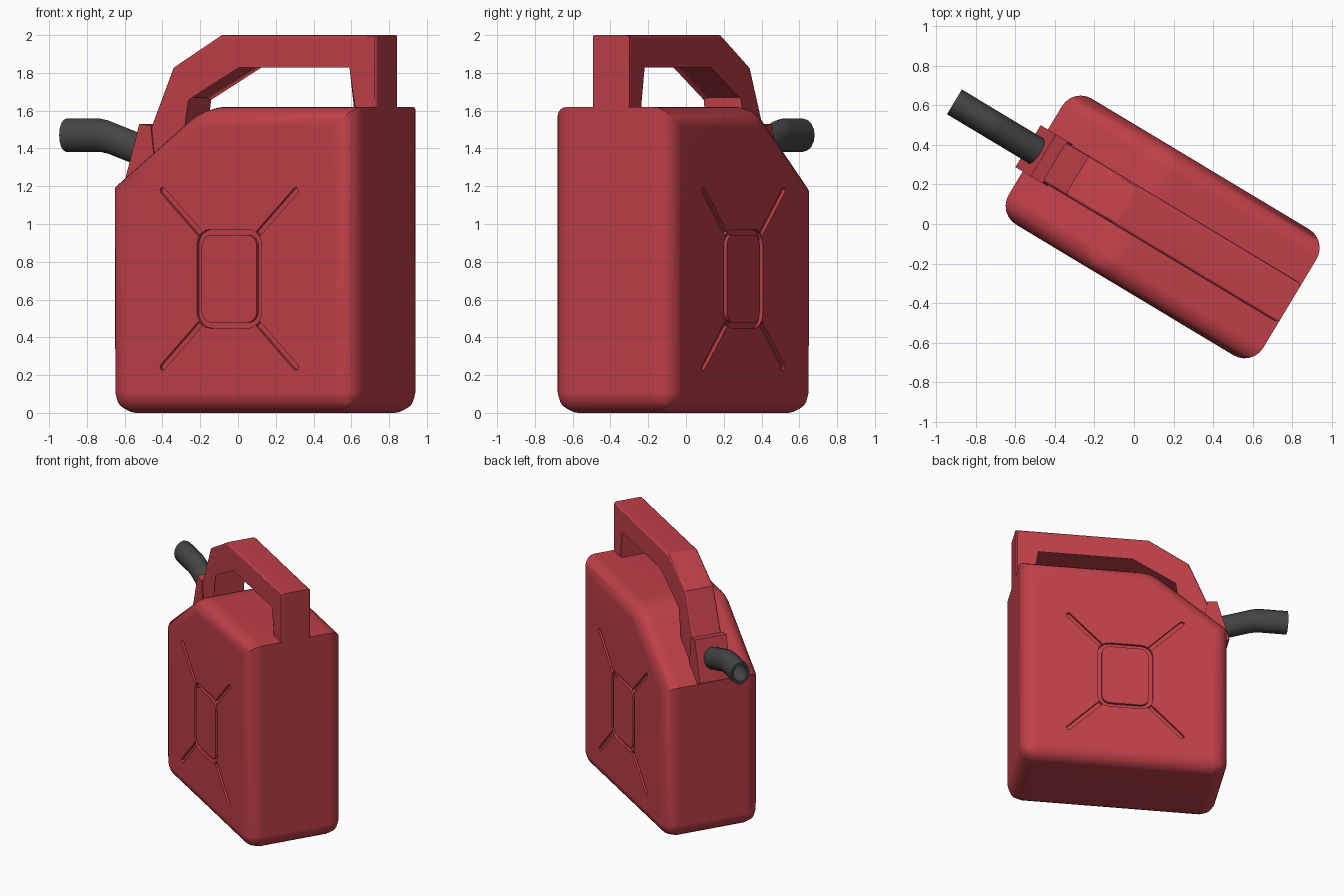
import bpy, bmesh, math
from mathutils import Matrix, Vector

if "Cube" in bpy.data.objects:
    bpy.data.objects.remove(bpy.data.objects["Cube"])

# The whole can is built along x, then turned 31 degrees about z
PLACE = Matrix.Translation((0.145, -0.015, 0)) @ Matrix.Rotation(math.radians(-31), 4, 'Z')


def material(name, color):
    m = bpy.data.materials.new(name)
    m.diffuse_color = color
    m.use_nodes = True
    m.node_tree.nodes["Principled BSDF"].inputs["Base Color"].default_value = m.diffuse_color
    return m


RED = material("red_plastic", (0.52, 0.05, 0.065, 1))
DARK = material("dark_rubber", (0.06, 0.06, 0.06, 1))


def prism(bm, profile, y0, y1):
    """Extrude a closed x-z profile from y0 to y1."""
    lo = [bm.verts.new((x, y0, z)) for x, z in profile]
    hi = [bm.verts.new((x, y1, z)) for x, z in profile]
    n = len(profile)
    bm.faces.new(lo)
    bm.faces.new(hi[::-1])
    for i in range(n):
        j = (i + 1) % n
        bm.faces.new((lo[i], hi[i], hi[j], lo[j]))


def bevel(bm, test, offset, segments):
    edges = [e for e in bm.edges if test(e.verts[0].co, e.verts[1].co)]
    bmesh.ops.bevel(bm, geom=edges, offset=offset, segments=segments,
                    profile=0.5, affect='EDGES', clamp_overlap=True)


def finish(name, bm, mat=None):
    bmesh.ops.recalc_face_normals(bm, faces=bm.faces)
    me = bpy.data.meshes.new(name)
    bm.to_mesh(me)
    bm.free()
    ob = bpy.data.objects.new(name, me)
    bpy.context.collection.objects.link(ob)
    ob.matrix_world = PLACE
    if mat:
        me.materials.append(mat)
    return ob


def smooth(ob, angle=32):
    bpy.ops.object.select_all(action='DESELECT')
    ob.select_set(True)
    bpy.context.view_layer.objects.active = ob
    bpy.ops.object.shade_smooth_by_angle(angle=math.radians(angle))
    ob.modifiers.new("weighted", 'WEIGHTED_NORMAL').keep_sharp = True


def on_cap(a, b):
    return abs(a.y - b.y) < 1e-5


# Body: sloped-shoulder tank; rear top edge and shoulder foot stay sharp
HALF = 0.372
bm = bmesh.new()
prism(bm, [(-0.752, 0), (0.752, 0), (0.752, 1.62), (-0.2, 1.62), (-0.752, 1.2)], -HALF, HALF)
bevel(bm, lambda a, b: on_cap(a, b) or a.z < 0.01 or abs(a.x + 0.2) < 0.01, 0.11, 6)
body = finish("body", bm, RED)


# Groove cutters: rounded rectangular rings and diagonal rays on both sides
def rounded_rect(w, h, r, cz=0.71, steps=4):
    pts = []
    for k, (sx, sz) in enumerate(((1, 1), (-1, 1), (-1, -1), (1, -1))):
        for i in range(steps + 1):
            t = math.pi / 2 * (k + i / steps)
            pts.append((sx * (w - r) + r * math.cos(t), cz + sz * (h - r) + r * math.sin(t)))
    return pts


DEPTH = 0.02
rings, rays = bmesh.new(), bmesh.new()
for side in (-1, 1):
    y0, y1 = side * (HALF - DEPTH), side * (HALF + 0.05)
    loops = [[rings.verts.new((x, y, z)) for x, z in rounded_rect(w, h, r)]
             for w, h, r, y in ((0.2, 0.262, 0.085, y0), (0.2, 0.262, 0.085, y1),
                                (0.17, 0.232, 0.06, y1), (0.17, 0.232, 0.06, y0))]
    n = len(loops[0])
    for a in range(4):
        p, q = loops[a], loops[(a + 1) % 4]
        for i in range(n):
            j = (i + 1) % n
            rings.faces.new((p[i], p[j], q[j], q[i]))
    for sx in (-1, 1):
        for sz in (-1, 1):
            a = Vector((sx * 0.178, 0.71 + sz * 0.238))
            b = Vector((sx * 0.412, 0.71 + sz * 0.468))
            d = (b - a).normalized()
            s = Vector((-d.y, d.x)) * 0.017
            prism(rays, [a + s, a - s, b - s, b - s * 0.5 + d * 0.014,
                         b + s * 0.5 + d * 0.014, b + s], y0, y1)

bpy.context.view_layer.objects.active = body
for name, cutter_bm in (("ring_cutter", rings), ("ray_cutter", rays)):
    cutter = finish(name, cutter_bm)
    cutter.hide_render = True
    mod = body.modifiers.new(name, 'BOOLEAN')
    mod.operation, mod.solver, mod.object = 'DIFFERENCE', 'EXACT', cutter
    bpy.context.view_layer.update()
    bpy.ops.object.modifier_apply(modifier=mod.name)
    bpy.data.objects.remove(cutter)
smooth(body)

# Handle: one angular loop from the rear of the top to the sloped shoulder
bm = bmesh.new()
prism(bm, [(0.752, 1.55), (0.752, 2.0), (-0.212, 2.0), (-0.505, 1.83), (-0.735, 1.30),
           (-0.6, 1.2), (-0.427, 1.38), (-0.427, 1.67), (-0.1, 1.85), (0.611, 1.85),
           (0.611, 1.55)], -0.116, 0.116)
bevel(bm, on_cap, 0.022, 3)
smooth(finish("handle", bm, RED), 25)

# Collar: tilted block at the foot of the handle that holds the spout
bm = bmesh.new()
prism(bm, [(-0.795, 1.225), (-0.704, 1.53), (-0.634, 1.52), (-0.6, 1.25), (-0.7, 1.18)],
      -0.124, 0.124)
finish("spout_collar", bm, RED)

# Spout: bent hollow tube, rings given as (x, z, half width, half height)
SIDES = 16
bm = bmesh.new()
path = [(-0.62, 1.34, 0.073, 0.088), (-0.97, 1.46, 0.073, 0.088), (-1.02, 1.47, 0.073, 0.088),
        (-1.23, 1.47, 0.073, 0.088), (-1.23, 1.47, 0.053, 0.066), (-1.02, 1.47, 0.053, 0.066),
        (-0.97, 1.46, 0.053, 0.066), (-0.8, 1.402, 0.053, 0.066)]
loops = []
for x, z, w, h in path:
    loops.append([bm.verts.new((x, w * math.cos(2 * math.pi * i / SIDES),
                                z + h * math.sin(2 * math.pi * i / SIDES)))
                  for i in range(SIDES)])
for p, q in zip(loops, loops[1:]):
    for i in range(SIDES):
        j = (i + 1) % SIDES
        bm.faces.new((p[i], p[j], q[j], q[i]))
bm.faces.new(loops[0])
bm.faces.new(loops[-1])
smooth(finish("spout", bm, DARK), 40)
